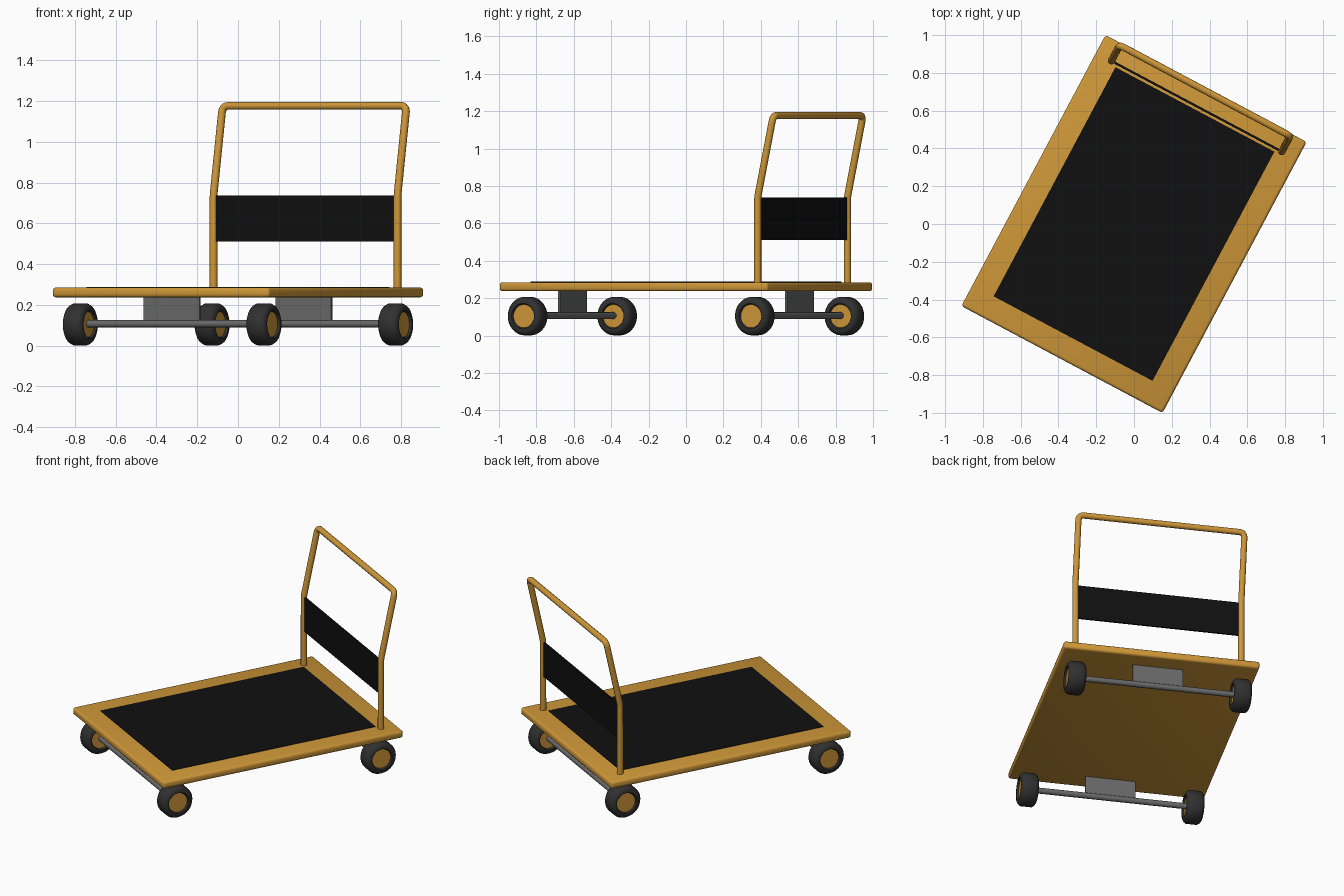
import bpy, bmesh, math
from mathutils import Matrix, Vector

if "Cube" in bpy.data.objects:
    bpy.data.objects.remove(bpy.data.objects["Cube"])

TURN = Matrix.Rotation(math.radians(-28), 4, 'Z')   # whole cart is turned on the grid


def material(name, r, g, b):
    m = bpy.data.materials.new(name)
    m.diffuse_color = (r, g, b, 1)
    m.use_nodes = True
    m.node_tree.nodes["Principled BSDF"].inputs["Base Color"].default_value = m.diffuse_color
    return m


ORANGE = material("orange paint", 0.62, 0.31, 0.04)
BLACK = material("black rubber mat", 0.005, 0.005, 0.005)
TYRE = material("dark tyre", 0.03, 0.03, 0.03)
STEEL = material("grey steel", 0.14, 0.14, 0.14)


def finish(name, bm, mat, smooth=False):
    bmesh.ops.recalc_face_normals(bm, faces=bm.faces)
    me = bpy.data.meshes.new(name)
    bm.to_mesh(me)
    bm.free()
    me.materials.append(mat)
    ob = bpy.data.objects.new(name, me)
    bpy.context.collection.objects.link(ob)
    ob.matrix_world = TURN
    if smooth:
        smooth_object(ob)
    return ob


def smooth_object(ob):
    bpy.ops.object.select_all(action='DESELECT')
    ob.select_set(True)
    bpy.context.view_layer.objects.active = ob
    bpy.ops.object.shade_smooth_by_angle(angle=math.radians(35))


def box(name, centre, size, mat, bevel=0):
    bm = bmesh.new()
    bmesh.ops.create_cube(bm, size=1, matrix=Matrix.Translation(centre) @ Matrix.Diagonal((*size, 1)))
    if bevel:
        bmesh.ops.bevel(bm, geom=bm.edges[:], offset=bevel, segments=3, profile=0.5, affect='EDGES')
    return finish(name, bm, mat, bool(bevel))


def lathe_x(name, profile, centre, mat, closed=False, steps=40):
    """Spin (x, radius) points around the x axis through centre."""
    bm = bmesh.new()
    vs = [bm.verts.new((x, 0, r)) for x, r in profile]
    es = [bm.edges.new(p) for p in zip(vs, vs[1:])]
    if closed:
        es.append(bm.edges.new((vs[-1], vs[0])))
    bmesh.ops.spin(bm, geom=vs + es, cent=(0, 0, 0), axis=(1, 0, 0), angle=math.tau, steps=steps)
    bmesh.ops.remove_doubles(bm, verts=bm.verts, dist=1e-5)
    bmesh.ops.translate(bm, verts=bm.verts, vec=centre)
    return finish(name, bm, mat, True)


# Deck and its rubber mat
box("deck", (0, 0, 0.261), (1.206, 1.625, 0.048), ORANGE, 0.015)
box("deck_mat", (0, 0, 0.285), (0.953, 1.374, 0.006), BLACK)

# Bent tube handle, with rounded top corners
HX, HY, KNEE = 0.511, 0.706, 0.74
base, knee = Vector((HX, HY, 0.27)), Vector((HX, HY, KNEE))
corner = Vector((HX, 0.80, 1.176))
up = (corner - knee).normalized()
side = Vector((1, 0, 0))
R = 0.03
half = [base, knee - Vector((0, 0, 0.01)), knee + up * 0.01]
for i in range(6):
    a = math.radians(90 * i / 5)
    half.append(corner - up * R * (1 - math.sin(a)) - side * R * (1 - math.cos(a)))
pts = half + [Vector((-p.x, p.y, p.z)) for p in reversed(half)]
cu = bpy.data.curves.new("handle", 'CURVE')
cu.dimensions = '3D'
cu.bevel_depth = 0.019
cu.bevel_resolution = 4
cu.use_fill_caps = True
sp = cu.splines.new('POLY')
sp.points.add(len(pts) - 1)
for p, co in zip(sp.points, pts):
    p.co = (*co, 1)
cu.materials.append(ORANGE)
handle = bpy.data.objects.new("handle", cu)
bpy.context.collection.objects.link(handle)
handle.matrix_world = TURN
handle.select_set(True)
bpy.context.view_layer.objects.active = handle
bpy.ops.object.convert(target='MESH')
smooth_object(bpy.context.view_layer.objects.active)

# Panel between the handle posts
box("handle_panel", (0, HY, 0.624), (2 * HX, 0.012, 0.226), BLACK)

# Axles, hanger plates and wheels
AY, AZ, W = 0.688, 0.104, 0.054
tyre_profile = [(-0.038, 0.060), (-W, 0.068), (-W, 0.082), (-0.046, 0.095), (-0.032, 0.103),
                (0.032, 0.103), (0.046, 0.095), (W, 0.082), (W, 0.068), (0.038, 0.060)]
for end, y in (("front", -AY), ("rear", AY)):
    lathe_x(end + "_axle", [(-0.51, 0), (-0.51, 0.018), (0.51, 0.018), (0.51, 0)],
            (0, y, AZ + 0.003), STEEL, steps=24)
    box(end + "_hanger_plate", (0, y, 0.175), (0.31, 0.012, 0.14), STEEL)
    for s, x in (("left", -0.51), ("right", 0.51)):
        c = (x, y, AZ)
        lathe_x(f"{end}_{s}_tyre", tyre_profile, c, TYRE, closed=True)
        lathe_x(f"{end}_{s}_hub", [(-0.043, 0), (-0.043, 0.062), (0.043, 0.062), (0.043, 0)], c, ORANGE)
